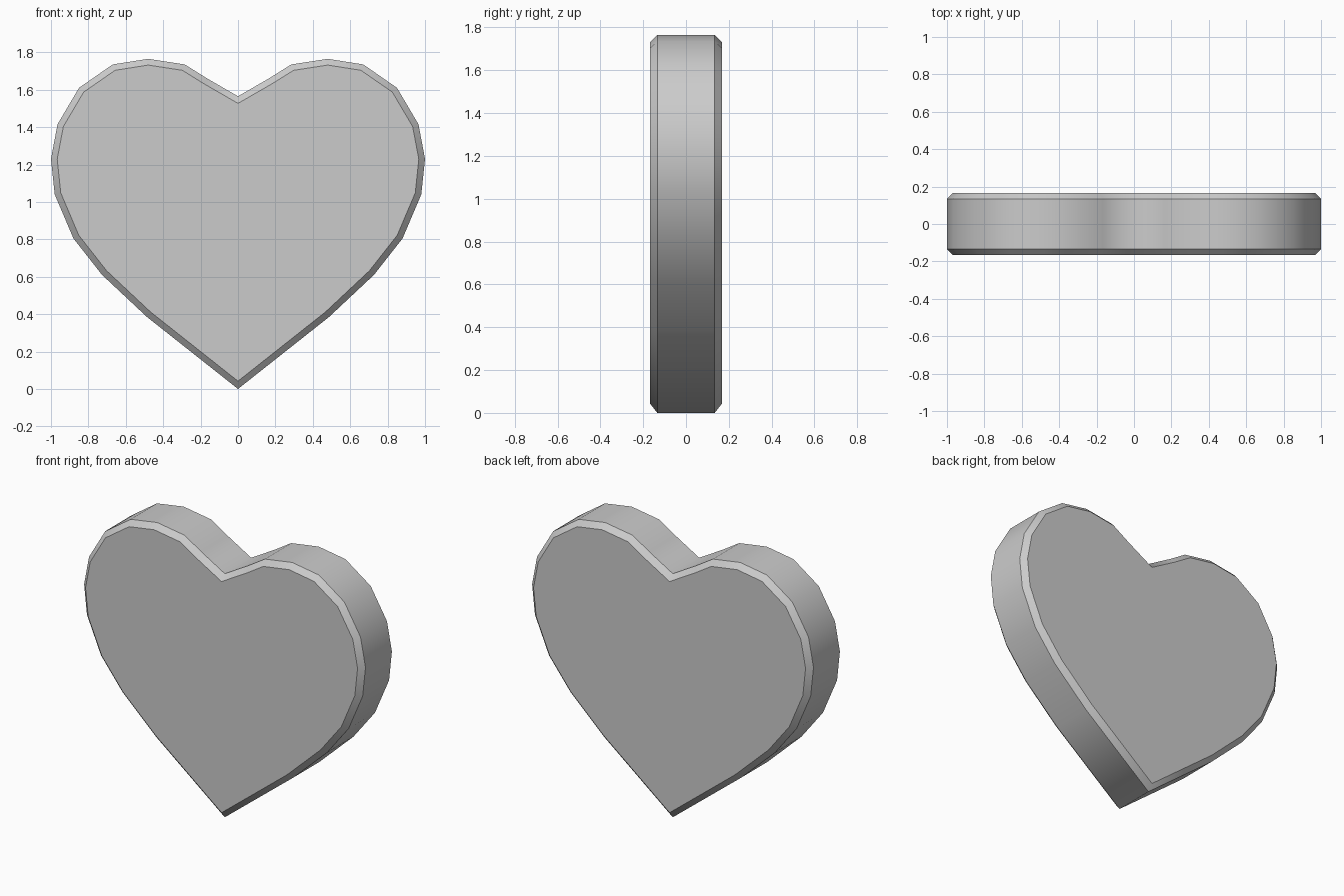
import bpy, bmesh
from mathutils import Vector

if "Cube" in bpy.data.objects:
    bpy.data.objects.remove(bpy.data.objects["Cube"])

HALF_DEPTH, CHAMFER = 0.167, 0.033

# Right half of the outline from bottom tip to top notch, then mirrored
half = [(0, 0), (0.487, 0.385), (0.727, 0.61), (0.88, 0.805), (0.98, 1.04),
        (1.0, 1.23), (0.965, 1.415), (0.85, 1.61), (0.67, 1.735),
        (0.48, 1.765), (0.285, 1.735), (0.165, 1.66), (0, 1.565)]
outline = [Vector(p) for p in half + [(-x, z) for x, z in half[-2:0:-1]]]


def inset(pts, d):
    """Mitred inward offset of a counter-clockwise loop."""
    result = []
    for i, p in enumerate(pts):
        a = (p - pts[i - 1]).normalized()
        b = (pts[(i + 1) % len(pts)] - p).normalized()
        n1, n2 = Vector((-a.y, a.x)), Vector((-b.y, b.x))
        result.append(p + (n1 + n2) * d / (1 + n1.dot(n2)))
    return result


# Four rings from front cap to back cap
inner = inset(outline, CHAMFER)
y1 = HALF_DEPTH - CHAMFER
layers = [(inner, -HALF_DEPTH), (outline, -y1), (outline, y1), (inner, HALF_DEPTH)]
bm = bmesh.new()
rings = [[bm.verts.new((p.x, y, p.y)) for p in pts] for pts, y in layers]

# Side wall and chamfers, smooth around the loop
n = len(outline)
for r0, r1 in zip(rings, rings[1:]):
    for i in range(n):
        j = (i + 1) % n
        bm.faces.new((r0[i], r0[j], r1[j], r1[i])).smooth = True

# Flat caps
bm.faces.new(rings[0])
bm.faces.new(rings[-1])
bmesh.ops.recalc_face_normals(bm, faces=bm.faces)

# Crisp edges along every ring
for ring in rings:
    for i in range(n):
        bm.edges.get((ring[i], ring[(i + 1) % n])).smooth = False

mesh = bpy.data.meshes.new("heart")
bm.to_mesh(mesh)
bm.free()
bpy.context.collection.objects.link(bpy.data.objects.new("heart", mesh))
